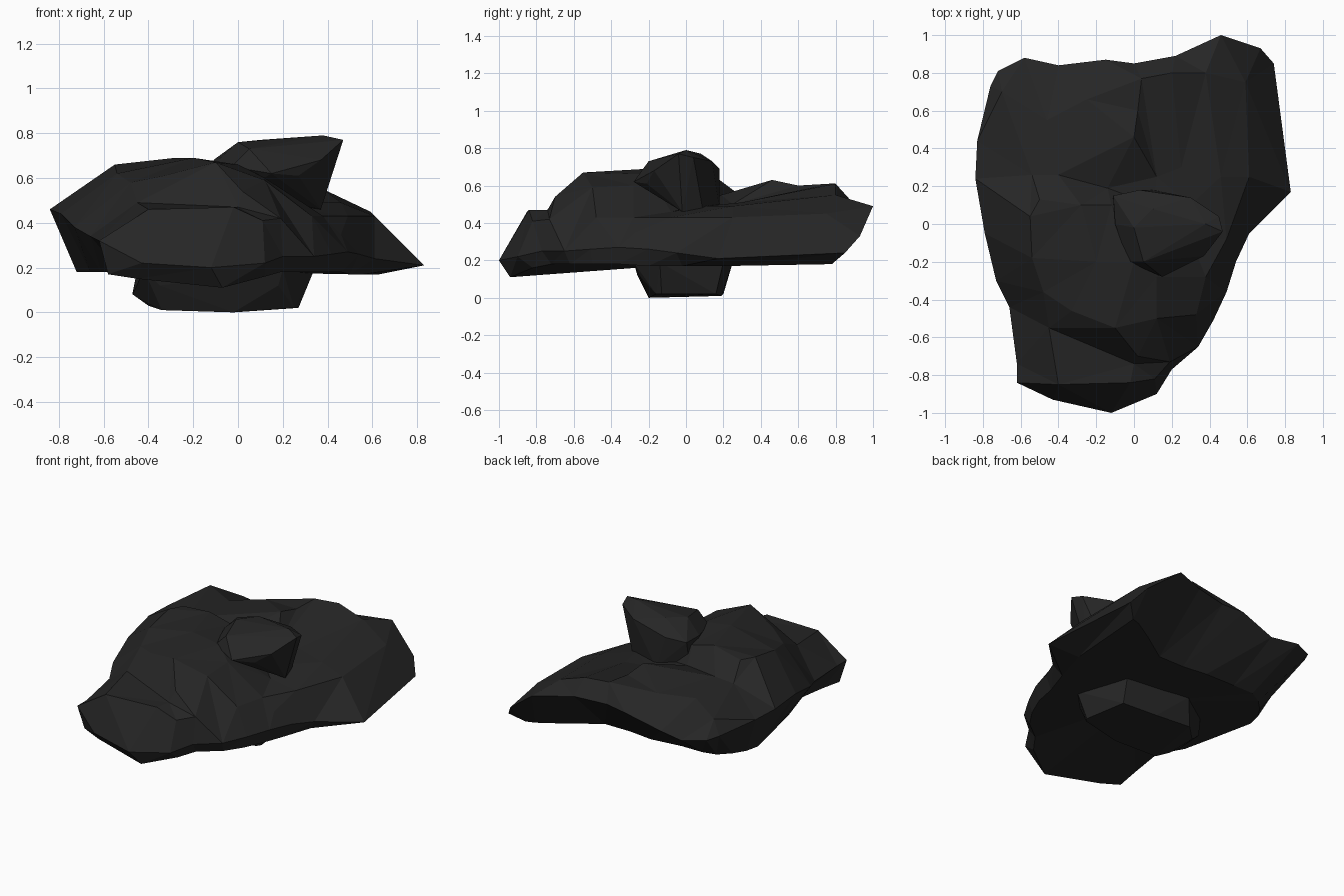
import bpy
import bmesh
from mathutils import Vector
from mathutils.geometry import delaunay_2d_cdt

default = bpy.data.objects.get("Cube")
if default:
    bpy.data.objects.remove(default, do_unlink=True)

# Single dark stone colour
stone = bpy.data.materials.new("charcoal stone")
stone.use_nodes = True
colour = (0.019, 0.019, 0.019, 1.0)
stone.diffuse_color = colour
shader = next(n for n in stone.node_tree.nodes if n.type == 'BSDF_PRINCIPLED')
shader.inputs["Base Color"].default_value = colour
shader.inputs["Roughness"].default_value = 0.9


def points(rows):
    """Turn rows given in hundredths of a unit into vectors."""
    return [Vector(row) / 100 for row in rows]


def finish(bm, name):
    """Fix normals and make a flat-shaded stone object."""
    bmesh.ops.recalc_face_normals(bm, faces=bm.faces[:])
    mesh = bpy.data.meshes.new(name)
    bm.to_mesh(mesh)
    bm.free()
    mesh.materials.append(stone)
    obj = bpy.data.objects.new(name, mesh)
    bpy.context.scene.collection.objects.link(obj)
    return obj


def boulder(name, rows):
    """Faceted convex rock around a few corner points."""
    bm = bmesh.new()
    for p in points(rows):
        bm.verts.new(p)
    result = bmesh.ops.convex_hull(bm, input=bm.verts[:])
    spare = [v for v in result["geom_interior"] + result["geom_unused"]
             if isinstance(v, bmesh.types.BMVert)]
    bmesh.ops.delete(bm, geom=list(set(spare)), context='VERTS')
    return finish(bm, name)


def slab(name, rim_rows, creases, foot_rows):
    """Rock sheet: top folded along creases, undercut wall, flat underside."""
    source = points(rim_rows)
    count = len(source)
    loop = [(i, (i + 1) % count) for i in range(count)]
    edges = list(loop)
    for chain in creases:
        start = len(source)
        source += points(chain)
        edges += [(i, i + 1) for i in range(start, len(source) - 1)]
    flat, _, tris, origin, _, _ = delaunay_2d_cdt(
        [p.to_2d() for p in source], edges, [], 1, 0.00001)

    bm = bmesh.new()
    top = [bm.verts.new(p) for p in source]
    for tri in tris:
        bm.faces.new([top[origin[i][0]] for i in tri])

    # Undercut wall and underside
    low = [bm.verts.new(p) for p in points(foot_rows)]
    centre = bm.verts.new((0, 0, 0.18))
    for a, b in loop:
        bm.faces.new((top[a], low[a], top[b]))
        bm.faces.new((top[b], low[a], low[b]))
        bm.faces.new((low[b], low[a], centre))
    return finish(bm, name)


# Outer rim, counter-clockwise from the front tip
rim = [
    (-12, -100, 20), (12, -90, 22), (20, -77, 25), (34, -65, 25),
    (42, -51, 26), (49, -36, 27), (54, -20, 26), (61, -5, 24),
    (83, 17, 21), (74, 85, 24), (67, 93, 33), (46, 100, 49),
    (22, 89, 51), (0, 85, 50), (-15, 87, 49), (-40, 84, 42),
    (-58, 88, 42), (-72, 81, 43), (-76, 73, 44), (-83, 44, 46),
    (-84, 24, 46), (-79, -5, 44), (-73, -30, 38), (-66, -44, 34),
    (-62, -74, 32), (-62, -84, 32), (-43, -93, 22),
]

# Lower edge of the wall, one point under each rim point
foot = [
    (-7, -94, 11), (12, -82, 16), (19, -72, 18), (32, -62, 18),
    (40, -50, 18), (46, -36, 18), (50, -20, 17), (56, -2, 17),
    (63, 22, 17), (66, 78, 18), (60, 76, 18), (45, 67, 18),
    (24, 53, 18), (5, 53, 18), (-12, 55, 18), (-35, 54, 19),
    (-50, 54, 19), (-58, 50, 18), (-65, 43, 18), (-70, 35, 18),
    (-72, 26, 18), (-66, -2, 18), (-61, -24, 18), (-52, -40, 18),
    (-56, -66, 18), (-58, -82, 17), (-45, -86, 15),
]

creases = [
    # Front shelf lip and the back of the shelf
    [(-40, -85, 46), (-2, -84, 47), (11, -82, 41)],
    [(-45, -55, 49), (0, -74, 47), (19, -73, 42)],
    # Dome brow, crown and back edge
    [(2, -70, 54)],
    [(-48, -36, 58), (-33, -46, 61), (-10, -55, 67), (12, -50, 59), (33, -48, 43)],
    [(-54, -18, 62), (-20, -20, 69), (0, -20, 66), (12, -28, 60)],
    [(-55, 4, 66), (-50, 13, 66), (-28, 10, 69), (-12, 10, 65)],
    # Valley behind the dome, running down into the pit
    [(-70, 70, 53), (-54, 26, 56), (-40, 26, 57), (-14, 19, 55), (10, 10, 50)],
    [(38, -28, 43), (30, -8, 46), (30, 10, 49)],
    # Back ridges
    [(-25, 66, 57), (0, 46, 63), (2, 60, 60)],
    [(-46, 55, 55)],
    [(4, 77, 61), (12, 25, 50)],
    [(20, 80, 61), (25, 30, 51)],
    [(38, 80, 55), (46, 25, 49)],
    # Top of the steep side strip
    [(59, 75, 45), (61, 25, 43), (49, -8, 43), (46, -27, 35)],
]
slab("rock_slab", rim, creases, foot)

# Leaning outcrop standing in the pit
boulder("rock_outcrop", [
    (-11, 15, 68), (-10, 0, 67), (0, -2, 76), (3, 18, 69), (10, 8, 77),
    (-3, -20, 65), (5, -20, 73), (38, 0, 79), (47, -4, 77),
    (45, 4, 75), (30, 14, 73), (37, -17, 68), (15, -28, 62),
    (27, -21, 61), (-11, 12, 52), (2, -12, 54),
    (37, -2, 46), (34, 9, 47), (10, 18, 47),
])

# Low base stone beneath the slab
boulder("base_stone", [
    (-40, -14, 3), (-34, -20, 1), (-2, -20, 0), (25, -16, 2),
    (27, -13, 2), (22, 16, 2), (-2, 19, 1), (-28, 20, 2), (-40, 8, 3),
    (-47, -12, 8), (-47, 6, 9), (-35, -26, 12), (18, -25, 12),
    (-42, -28, 19), (20, -28, 19), (34, -14, 19),
    (22, 20, 19), (-23, 25, 19), (-45, 10, 19),
])
